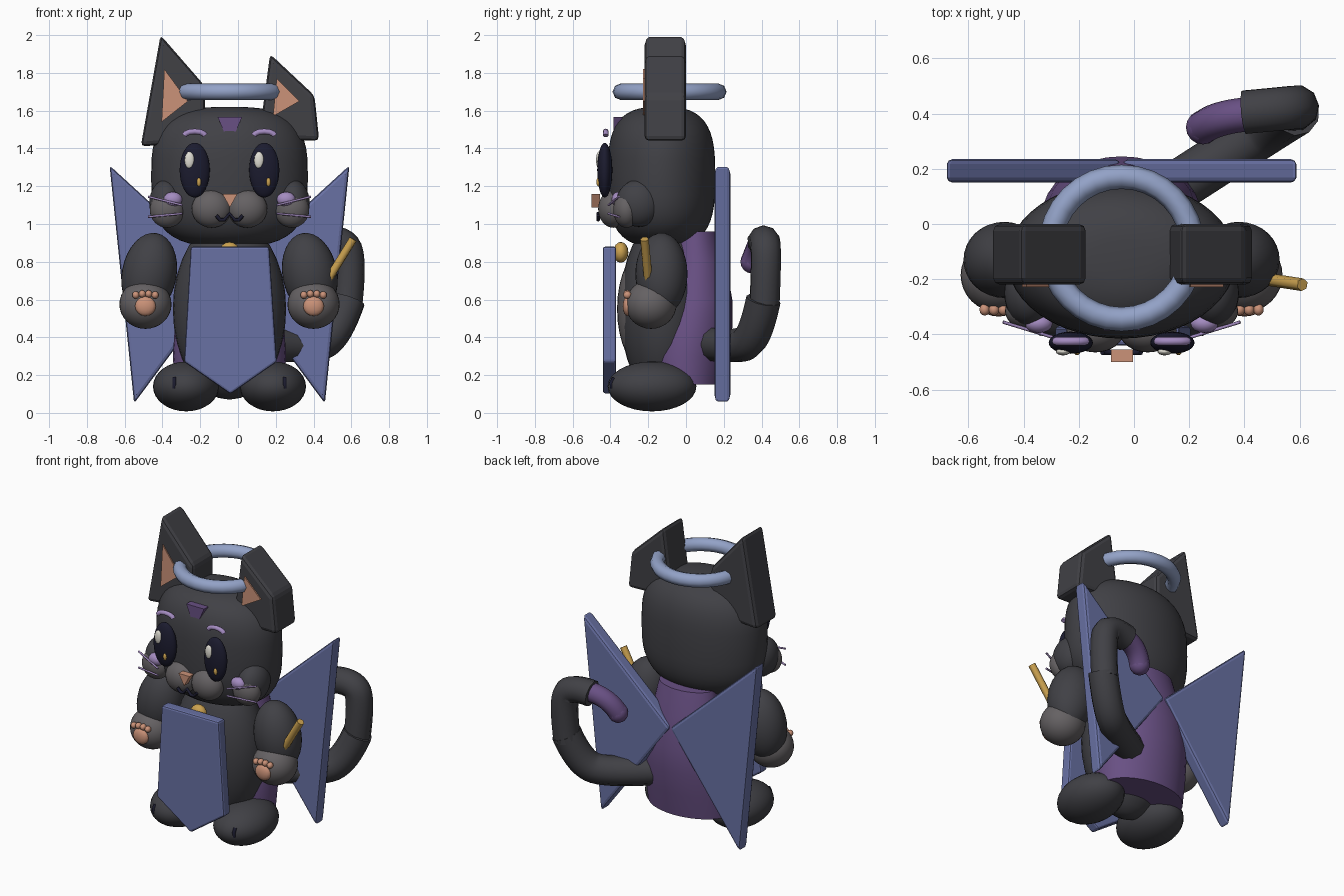
import bpy, bmesh, math
from mathutils import Matrix, Vector

if "Cube" in bpy.data.objects:
    bpy.data.objects.remove(bpy.data.objects["Cube"])

MID = -0.045  # symmetry line of the figure


def material(name, r, g, b):
    m = bpy.data.materials.new(name)
    m.use_nodes = True
    m.diffuse_color = (r, g, b, 1)
    bsdf = next(n for n in m.node_tree.nodes if n.type == "BSDF_PRINCIPLED")
    bsdf.inputs["Base Color"].default_value = (r, g, b, 1)
    bsdf.inputs["Roughness"].default_value = 0.8
    return m


CHARCOAL = material("charcoal", 0.052, 0.052, 0.06)
GREY = material("warm_grey", 0.13, 0.12, 0.125)
BLUE = material("slate_blue", 0.14, 0.165, 0.37)
PALE = material("pale_blue", 0.29, 0.36, 0.57)
PURPLE = material("purple", 0.14, 0.08, 0.23)
PEACH = material("peach", 0.6, 0.29, 0.19)
GOLD = material("gold", 0.6, 0.36, 0.08)
LILAC = material("lilac", 0.37, 0.26, 0.53)
NAVY = material("dark_navy", 0.011, 0.011, 0.028)
CREAM = material("cream", 0.75, 0.73, 0.66)


def add(name, mesh, mat, smooth=True):
    mesh.materials.clear()
    mesh.materials.append(mat)
    if smooth:
        mesh.shade_smooth()
    ob = bpy.data.objects.new(name, mesh)
    bpy.context.collection.objects.link(ob)
    return ob


def from_bmesh(name, bm, mat, smooth=True):
    bmesh.ops.recalc_face_normals(bm, faces=bm.faces[:])
    mesh = bpy.data.meshes.new(name)
    bm.to_mesh(mesh)
    bm.free()
    return add(name, mesh, mat, smooth)


def ball(name, loc, radii, mat, tilt=0.0, square=1.0, seg=32):
    """Ellipsoid; square below 1 gives a boxier vertical outline."""
    bm = bmesh.new()
    bmesh.ops.create_uvsphere(bm, u_segments=seg, v_segments=seg // 2, radius=1)
    for v in bm.verts:
        flat = math.hypot(v.co.x, v.co.y)
        k = flat ** (square - 1) if flat > 1e-4 else 1
        z = math.copysign(abs(v.co.z) ** square, v.co.z)
        v.co = (v.co.x * k * radii[0], v.co.y * k * radii[1], z * radii[2])
    bm.transform(Matrix.Translation(loc) @ Matrix.Rotation(tilt, 4, "Y"))
    return from_bmesh(name, bm, mat)


def prism(name, outline, y0, y1, mat, bevel=0.0):
    """Outline in x, z extruded from y0 to y1."""
    bm = bmesh.new()
    face = bm.faces.new([bm.verts.new((x, y0, z)) for x, z in outline])
    ext = bmesh.ops.extrude_face_region(bm, geom=[face])
    verts = [g for g in ext["geom"] if isinstance(g, bmesh.types.BMVert)]
    bmesh.ops.translate(bm, verts=verts, vec=(0, y1 - y0, 0))
    ob = from_bmesh(name, bm, mat, False)
    if bevel:
        mod = ob.modifiers.new("soft_edges", "BEVEL")
        mod.width, mod.segments = bevel, 2
    return ob


def tube(name, path, radius, mat, kind="POLY", sides=2):
    cu = bpy.data.curves.new(name, "CURVE")
    cu.dimensions = "3D"
    cu.bevel_depth, cu.bevel_resolution, cu.use_fill_caps = radius, sides, True
    sp = cu.splines.new(kind)
    sp.points.add(len(path) - 1)
    for p, co in zip(sp.points, path):
        p.co = (*co, 1)
    if kind == "NURBS":
        sp.order_u, sp.use_endpoint_u, sp.resolution_u = 3, True, 6
    tmp = bpy.data.objects.new(name + "_path", cu)
    bpy.context.collection.objects.link(tmp)
    dg = bpy.context.evaluated_depsgraph_get()
    mesh = bpy.data.meshes.new_from_object(tmp.evaluated_get(dg))
    bpy.data.objects.remove(tmp)
    return add(name, mesh, mat, kind == "NURBS")


def loft(name, rings, mat, seg=32):
    """Capped stack of ellipses: z, half width, half depth, centre y."""
    bm = bmesh.new()
    rows = []
    for z, rx, ry, cy in rings:
        angles = [2 * math.pi * i / seg for i in range(seg)]
        rows.append([bm.verts.new((MID + rx * math.cos(a), cy + ry * math.sin(a), z)) for a in angles])
    for a, b in zip(rows, rows[1:]):
        for i in range(seg):
            j = (i + 1) % seg
            bm.faces.new((a[i], a[j], b[j], b[i]))
    bm.faces.new(rows[0])
    bm.faces.new(rows[-1])
    ob = from_bmesh(name, bm, mat)
    for p in ob.data.polygons:
        p.use_smooth = len(p.vertices) == 4
    return ob


# Head, body, belly and the back garment
ball("head", (MID, -0.13, 1.25), (0.415, 0.285, 0.37), CHARCOAL, square=0.66, seg=48)
ball("body", (MID, -0.12, 0.55), (0.3, 0.23, 0.48), CHARCOAL)
ball("belly", (MID, -0.2, 0.55), (0.21, 0.165, 0.33), GREY)
loft("back_garment", [(0.15, 0.29, 0.2, 0.0), (0.3, 0.3, 0.225, 0.0), (0.45, 0.29, 0.22, 0.025),
                      (0.6, 0.265, 0.19, 0.055), (0.8, 0.22, 0.15, 0.06), (0.96, 0.19, 0.12, 0.045)], PURPLE)
ball("collar_bell", (MID, -0.345, 0.85), (0.055, 0.04, 0.055), GOLD, seg=16)

# Ears with inner plates
prism("right_ear", [(-0.515, 1.41), (-0.41, 2.0), (-0.175, 1.73), (-0.175, 1.44)], -0.22, 0.0, CHARCOAL, 0.025)
prism("left_ear", [(0.17, 1.9), (0.405, 1.68), (0.43, 1.44), (0.11, 1.45)], -0.22, 0.0, CHARCOAL, 0.025)
prism("right_inner_ear", [(-0.39, 1.82), (-0.265, 1.65), (-0.405, 1.54)], -0.228, -0.219, PEACH)
prism("left_inner_ear", [(0.205, 1.77), (0.325, 1.65), (0.185, 1.57)], -0.228, -0.219, PEACH)

# Halo ring
ring = [(MID + 0.258 * math.cos(a), -0.087 + 0.258 * math.sin(a), 1.7)
        for a in (2 * math.pi * i / 32 for i in range(33))]
tube("halo", ring, 0.044, PALE, sides=2).data.shade_smooth()

# Flat wings and hanging front panel
for side, s in (("right", -1), ("left", 1)):
    prism(side + "_wing", [(MID + s * 0.635, 1.31), (MID + s * 0.505, 0.05), (MID, 0.73)],
          0.15, 0.235, BLUE, 0.018)
prism("front_panel", [(-0.25, 0.88), (0.165, 0.88), (0.205, 0.27), (-0.04, 0.1), (-0.285, 0.27)],
      -0.44, -0.37, BLUE, 0.012)

# Paired parts
for side, s in (("right", -1), ("left", 1)):
    def at(d, y, z):
        return (MID + s * d, y, z)

    # Arms and paws with pads
    ball(side + "_arm", at(0.425, -0.13, 0.735), (0.145, 0.138, 0.22), CHARCOAL, tilt=-s * 0.18)
    ball(side + "_paw", at(0.445, -0.185, 0.575), (0.138, 0.135, 0.13), GREY)
    ball(side + "_palm_pad", at(0.445, -0.31, 0.565), (0.055, 0.025, 0.052), PEACH, seg=16)
    for i in range(4):
        ball(f"{side}_toe_pad_{i + 1}", at(0.394 + i * 0.034, -0.31, 0.63 - 0.006 * (i in (0, 3))),
             (0.019, 0.022, 0.02), PEACH, seg=12)

    # Feet with claw marks
    ball(side + "_foot", at(0.23, -0.18, 0.14), (0.175, 0.235, 0.132), CHARCOAL)
    x = MID + s * 0.292
    tube(side + "_claw", [(x, -0.38, 0.185), (x, -0.395, 0.16), (x, -0.39, 0.13)], 0.011, NAVY)

    # Eyes with highlights
    ex = MID + s * 0.184
    ball(side + "_eye", (ex, -0.43, 1.285), (0.08, 0.04, 0.145), NAVY)
    ball(side + "_eye_shine", (ex - 0.028, -0.462, 1.338), (0.026, 0.014, 0.045), CREAM, seg=16)
    ball(side + "_eye_glint", (ex + 0.022, -0.463, 1.222), (0.012, 0.012, 0.024), GOLD, seg=12)

    # Arched brows
    arc = [(ex + 0.055 * math.cos(a), 1.468 + 0.022 * math.sin(a)) for a in
           (math.pi * i / 6 for i in range(7))]
    tube(side + "_brow", [(px, -0.425, pz) for px, pz in arc], 0.015, LILAC)

    # Muzzle, cheeks, blush and whiskers
    ball(side + "_muzzle", at(0.095, -0.385, 1.08), (0.105, 0.08, 0.1), GREY)
    ball(side + "_cheek", at(0.335, -0.25, 1.11), (0.09, 0.12, 0.125), CHARCOAL)
    ball(side + "_cheek_fur", at(0.33, -0.315, 1.075), (0.092, 0.07, 0.095), GREY)
    ball(side + "_blush", at(0.3, -0.36, 1.13), (0.05, 0.035, 0.04), LILAC, seg=16)
    tube(side + "_upper_whisker", [at(0.25, -0.41, 1.1), at(0.43, -0.355, 1.145)], 0.006, LILAC)
    tube(side + "_lower_whisker", [at(0.25, -0.41, 1.055), at(0.43, -0.355, 1.038)], 0.006, LILAC)

# Forehead mark, nose and mouth
prism("forehead_mark", [(-0.108, 1.567), (0.022, 1.567), (-0.015, 1.482), (-0.072, 1.482)], -0.385, -0.34, PURPLE)
prism("nose", [(-0.083, 1.16), (-0.003, 1.16), (-0.043, 1.088)], -0.5, -0.455, PEACH)
mouth = [(-0.115, 1.045), (-0.095, 1.022), (-0.072, 1.022), (MID, 1.055),
         (-0.018, 1.022), (0.005, 1.022), (0.025, 1.045)]
tube("mouth", [(x, -0.465, z) for x, z in mouth], 0.01, NAVY)

# Gold rod beside the left arm
tube("gold_rod", [(0.48, -0.2, 0.71), (0.61, -0.22, 0.92)], 0.023, GOLD, sides=1)

# Curled tail in three sections
tube("tail_base", [(0.1, 0.1, 0.37), (0.38, 0.28, 0.34), (0.52, 0.37, 0.41), (0.585, 0.41, 0.6)],
     0.092, CHARCOAL, "NURBS", 3)
tube("tail_bend", [(0.575, 0.415, 0.56), (0.6, 0.425, 0.78), (0.56, 0.42, 0.93), (0.4, 0.405, 0.905)],
     0.082, CHARCOAL, "NURBS", 3)
tube("tail_tip", [(0.44, 0.4, 0.91), (0.3, 0.39, 0.91), (0.25, 0.35, 0.8)], 0.062, PURPLE, "NURBS", 3)
ball("tail_end", (0.25, 0.35, 0.8), (0.062, 0.062, 0.062), PURPLE, seg=16)
